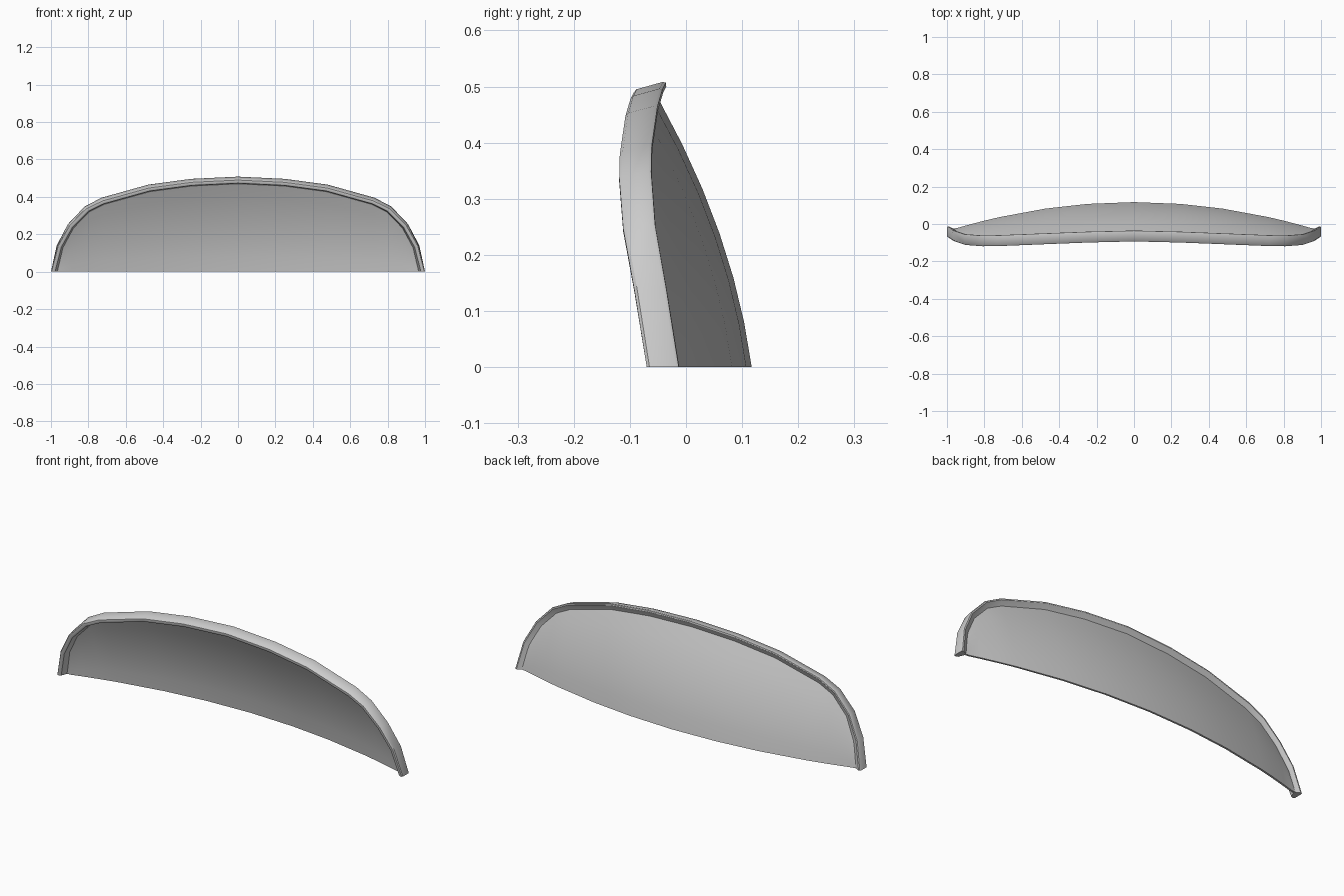
import bpy, bmesh
from mathutils import Vector

if "Cube" in bpy.data.objects:
    bpy.data.objects.remove(bpy.data.objects["Cube"])

# Half of the rim outline, centre to right end: x, z, y of the back edge
HALF = [(0, .51, -.035), (.25, .498, -.041), (.48, .467, -.05), (.73, .397, -.06),
        (.82, .35, -.061), (.91, .255, -.054), (.97, .14, -.034), (1, 0, -.012)]
PATH = [(-x, z, y) for x, z, y in HALF[:0:-1]] + HALF

# Rim cross-section: outward offset, y offset from the back edge
SECTION = [(-.003, -.001), (0, -.006), (0, -.053), (-.004, -.058), (-.013, -.058),
           (-.022, -.053), (-.034, -.022), (-.034, -.012), (-.022, -.007), (-.010, 0)]


def loft(name, rings, caps):
    """Skin a row of closed rings into one object."""
    bm = bmesh.new()
    rows = [[bm.verts.new(p) for p in r] for r in rings]
    n = len(rows[0])
    for a, b in zip(rows, rows[1:]):
        for i in range(n):
            j = (i + 1) % n
            bm.faces.new((a[i], a[j], b[j], b[i]))
    if caps:
        bm.faces.new(rows[0])
        bm.faces.new(rows[-1])
    bmesh.ops.remove_doubles(bm, verts=bm.verts[:], dist=1e-5)
    bmesh.ops.recalc_face_normals(bm, faces=bm.faces[:])
    me = bpy.data.meshes.new(name)
    bm.to_mesh(me)
    bm.free()
    ob = bpy.data.objects.new(name, me)
    bpy.context.collection.objects.link(ob)
    bpy.context.view_layer.objects.active = ob
    ob.select_set(True)
    bpy.ops.object.shade_smooth_by_angle(angle=.6)
    ob.select_set(False)


def outward(i):
    """Outward direction of the outline in the xz plane."""
    if i in (0, len(PATH) - 1):
        return Vector((-1 if i == 0 else 1, 0))
    a, b = PATH[i - 1], PATH[i + 1]
    return Vector((a[1] - b[1], b[0] - a[0])).normalized()


def dish_y(x, z):
    return .117 - .155 * x * x - .13 * z - .47 * z * z


rim, dish = [], []
for i, (x, z, y) in enumerate(PATH):
    n = outward(i)
    ring = []
    for o, d in SECTION:
        o += .28 * d * n.y          # upper part of the rim leans forward
        ring.append((x + n.x * o, y + d, z + n.y * o))
    rim.append(ring)

    # Dish column under this rim point, blended to meet the rim
    ex, ez = x - n.x * .026, max(0, z - n.y * .034)
    gap = y - .013 - dish_y(ex, ez)
    back = []
    for k in range(7):
        t = k / 6
        w = t ** 3 if ez > 0 else 1
        back.append((ex, dish_y(ex, ez * t) + gap * w, ez * t))
    dish.append(back + [(px, py - .01, pz) for px, py, pz in reversed(back)])

# Raised rim flange
loft("rim", rim, True)
# Curved shell behind the rim
loft("dish_shell", dish, False)
